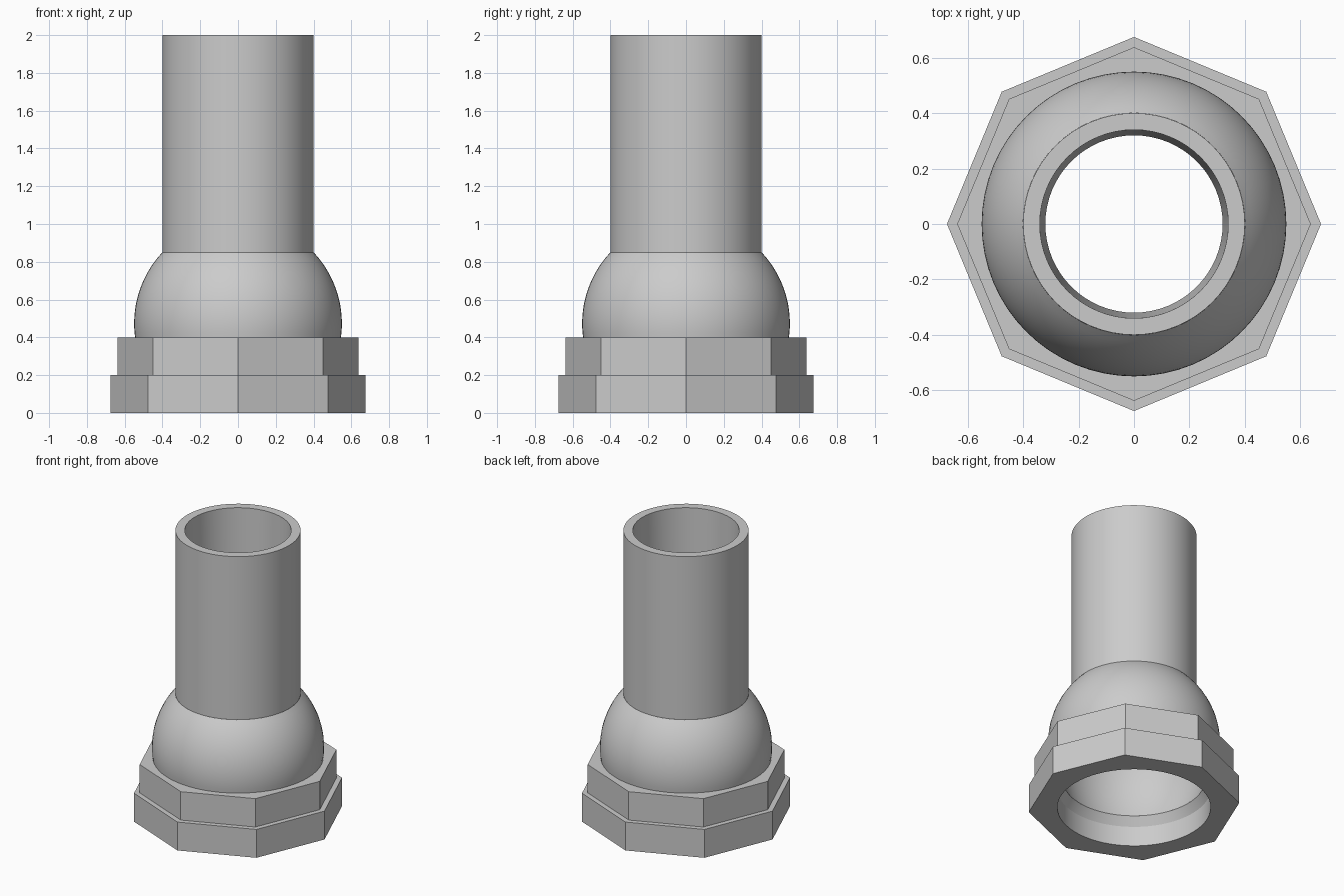
import bpy
import bmesh
from math import cos, sin, pi, sqrt, radians

cube = bpy.data.objects.get("Cube")
if cube:
    bpy.data.objects.remove(cube, do_unlink=True)

STEPS = 64
CORNER = pi / 4   # angle between octagon corners

grey = bpy.data.materials.new("light grey metal")
grey.use_nodes = True
grey.diffuse_color = (0.6, 0.6, 0.6, 1)
grey.node_tree.nodes["Principled BSDF"].inputs["Base Color"].default_value = (0.6, 0.6, 0.6, 1)


def round_ring(angle):
    return 1.0


def octagon_ring(angle):
    return cos(CORNER / 2) / cos(angle % CORNER - CORNER / 2)


def lathe(name, profile):
    """Join rings of (radius, height, shape) into one surface."""
    bm = bmesh.new()
    rings = []
    for radius, z, shape in profile:
        ring = []
        for j in range(STEPS):
            a = 2 * pi * j / STEPS
            r = radius * shape(a + 1e-9)
            ring.append(bm.verts.new((r * cos(a), r * sin(a), z)))
        rings.append(ring)
    for low, high in zip(rings, rings[1:]):
        for j in range(STEPS):
            k = (j + 1) % STEPS
            bm.faces.new((low[j], low[k], high[k], high[j]))
    mesh = bpy.data.meshes.new(name)
    bm.to_mesh(mesh)
    bm.free()
    mesh.materials.append(grey)
    obj = bpy.data.objects.new(name, mesh)
    bpy.context.collection.objects.link(obj)
    bpy.ops.object.select_all(action='DESELECT')
    obj.select_set(True)
    bpy.context.view_layer.objects.active = obj
    bpy.ops.object.shade_smooth_by_angle(angle=radians(20))
    return obj


def arc(width, height, centre, z_from, z_to, count=16):
    """Part of an ellipse as a run of round rings."""
    points = []
    for i in range(count + 1):
        z = z_from + (z_to - z_from) * i / count
        points.append((width * sqrt(1 - ((z - centre) / height) ** 2), z, round_ring))
    return points


# Stepped octagonal nut with a round, chamfered bore
lathe("stepped_nut", [
    (0.453, 0.2, round_ring), (0.49, 0.14, round_ring), (0.49, 0, round_ring),
    (0.675, 0, octagon_ring), (0.675, 0.2, octagon_ring),
    (0.638, 0.2, octagon_ring), (0.638, 0.4, octagon_ring),
    (0.545, 0.4, round_ring)])

# Domed body, outside and inside
lathe("dome", arc(0.55, 0.55, 0.473, 0.4, 0.85))
lathe("dome_lining", arc(0.48, 0.604, 0.4, 0.85, 0.2))

# Straight pipe with a slightly tapered bore
lathe("pipe", [
    (0.4, 0.85, round_ring), (0.4, 2, round_ring),
    (0.34, 2, round_ring), (0.32, 0.85, round_ring)])
